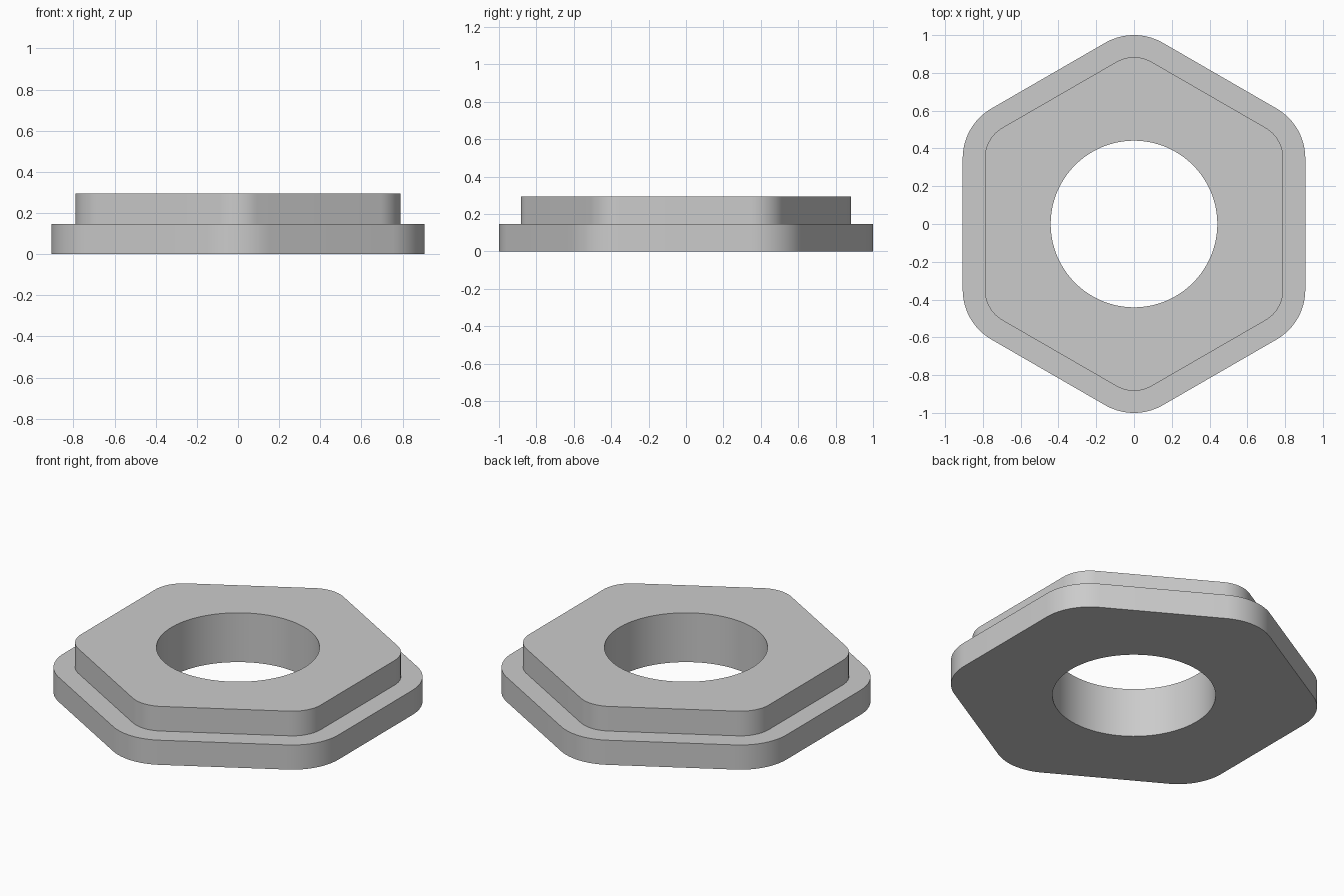
import bpy, bmesh, math

cube = bpy.data.objects.get("Cube")
if cube:
    bpy.data.objects.remove(cube, do_unlink=True)

STEPS = 16          # points on each rounded corner
APOTHEM = 0.907     # centre to flat side of the base
ROUND = 0.305       # corner radius of the base
INSET = 0.117       # step between base and upper tier
BORE = 0.441
TIER = 0.147        # height of each tier

grey = bpy.data.materials.new("light_grey")
grey.use_nodes = True
grey.diffuse_color = (0.6, 0.6, 0.6, 1)
grey.node_tree.nodes["Principled BSDF"].inputs["Base Color"].default_value = (0.6, 0.6, 0.6, 1)


def rounded_hexagon(inset):
    """Outline with corners on the y axis, counter-clockwise."""
    apothem, radius = APOTHEM - inset, ROUND - inset
    reach = (apothem - radius) / math.cos(math.radians(30))
    points = []
    for corner in range(6):
        mid = math.radians(30 + 60 * corner)
        for j in range(STEPS):
            a = mid + math.radians(60 * j / (STEPS - 1) - 30)
            points.append((reach * math.cos(mid) + radius * math.cos(a),
                           reach * math.sin(mid) + radius * math.sin(a)))
    return points


def circle(radius):
    count = 6 * STEPS
    angles = [2 * math.pi * (i + 0.5) / count for i in range(count)]
    return [(radius * math.cos(a), radius * math.sin(a)) for a in angles]


# Stepped cross-section: bore, base flange, upper tier, back to the bore
base, tier, bore = rounded_hexagon(0), rounded_hexagon(INSET), circle(BORE)
section = [(bore, 0), (base, 0), (base, TIER),
           (tier, TIER), (tier, 2 * TIER), (bore, 2 * TIER)]

bm = bmesh.new()
rings = [[bm.verts.new((x, y, z)) for x, y in outline] for outline, z in section]
for lower, upper in zip(rings, rings[1:] + rings[:1]):
    for i in range(len(lower)):
        k = (i + 1) % len(lower)
        bm.faces.new((lower[i], lower[k], upper[k], upper[i]))

mesh = bpy.data.meshes.new("stepped_hex_spacer")
bm.to_mesh(mesh)
bm.free()
mesh.materials.append(grey)
spacer = bpy.data.objects.new("stepped_hex_spacer", mesh)
bpy.context.collection.objects.link(spacer)

# Smooth corners and bore, sharp rims
bpy.ops.object.select_all(action='DESELECT')
spacer.select_set(True)
bpy.context.view_layer.objects.active = spacer
bpy.ops.object.shade_smooth_by_angle(angle=math.radians(30))
